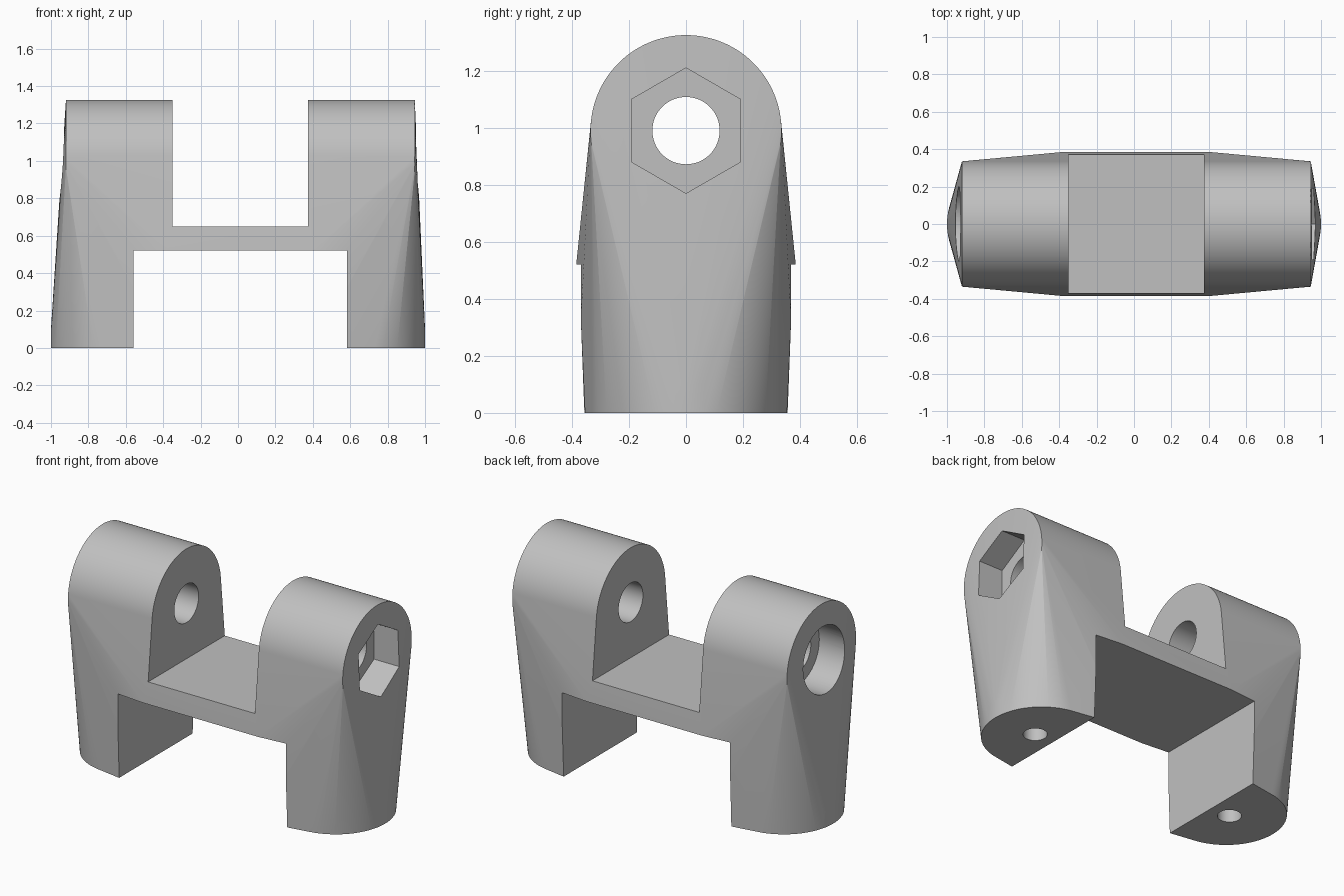
import bpy, bmesh
from math import sin, cos, tau, radians

SHIFT = 0.0125      # small sideways offset of the upper block and cuts
AXLE_Z = 0.99       # height of the pivot axis

old = bpy.data.objects.get("Cube")
if old:
    bpy.data.objects.remove(old, do_unlink=True)

grey = bpy.data.materials.new("plain grey")
grey.use_nodes = True
colour = (0.53, 0.53, 0.53, 1)
grey.diffuse_color = colour
grey.node_tree.nodes["Principled BSDF"].inputs["Base Color"].default_value = colour


def ring_x(x, r, n=128):
    """Circle of points around the pivot axis, first point on top."""
    return [(x, r * sin(tau * i / n), AXLE_Z + r * cos(tau * i / n)) for i in range(n)]


def ring_z(x, z, r, n=96):
    return [(x + r * cos(tau * i / n), r * sin(tau * i / n), z) for i in range(n)]


def block(hx, hy, z0, z1):
    return [(SHIFT + sx * hx, sy * hy, z)
            for sx in (-1, 1) for sy in (-1, 1) for z in (z0, z1)]


def hull(name, points):
    """Solid wrapped around a cloud of points."""
    bm = bmesh.new()
    for p in points:
        bm.verts.new(p)
    res = bmesh.ops.convex_hull(bm, input=bm.verts[:])
    loose = {g for g in res["geom_interior"] + res["geom_unused"]
             if isinstance(g, bmesh.types.BMVert)}
    bmesh.ops.delete(bm, geom=list(loose), context="VERTS")
    bmesh.ops.dissolve_limit(bm, angle_limit=radians(0.1),
                             verts=bm.verts[:], edges=bm.edges[:])
    bmesh.ops.recalc_face_normals(bm, faces=bm.faces[:])
    mesh = bpy.data.meshes.new(name)
    bm.to_mesh(mesh)
    bm.free()
    mesh.materials.append(grey)
    obj = bpy.data.objects.new(name, mesh)
    bpy.context.collection.objects.link(obj)
    return obj


# Body: pivot barrel, waist block and two round feet wrapped together
left_end, right_end = SHIFT - 0.9325, SHIFT + 0.9325
body = hull("bracket_body",
            ring_x(left_end, 0.335) + ring_x(right_end, 0.335)
            + block(0.393, 0.385, 0, 0.52)
            + [p for s in (-1, 1) for z in (0, 0.1) for p in ring_z(s * 0.665, z, 0.335)])

# Cutters: gaps above and below the bridge, axle bore, end pockets, foot holes
cutters = [
    hull("upper_gap", block(0.3625, 1, 0.65, 2)),
    hull("lower_gap", block(0.57, 1, -1, 0.52)),
    hull("axle_bore", ring_x(-2, 0.118, 64) + ring_x(2, 0.118, 64)),
    hull("hex_pocket", ring_x(right_end - 0.155, 0.22, 6) + ring_x(2, 0.22, 6)),
    hull("round_pocket", ring_x(left_end + 0.155, 0.2, 64) + ring_x(-2, 0.2, 64)),
]
for s in (-1, 1):
    x = SHIFT + s * 0.7
    cutters.append(hull("foot_hole", ring_z(x, -1, 0.067, 48) + ring_z(x, 0.4, 0.067, 48)))

bpy.ops.object.select_all(action="DESELECT")
body.select_set(True)
bpy.context.view_layer.objects.active = body
for cutter in cutters:
    cut = body.modifiers.new(cutter.name, "BOOLEAN")
    cut.operation = "DIFFERENCE"
    cut.solver = "EXACT"
    cut.object = cutter
    bpy.ops.object.modifier_apply(modifier=cut.name)
    bpy.data.objects.remove(cutter, do_unlink=True)

bpy.ops.object.shade_smooth_by_angle(angle=radians(20))
